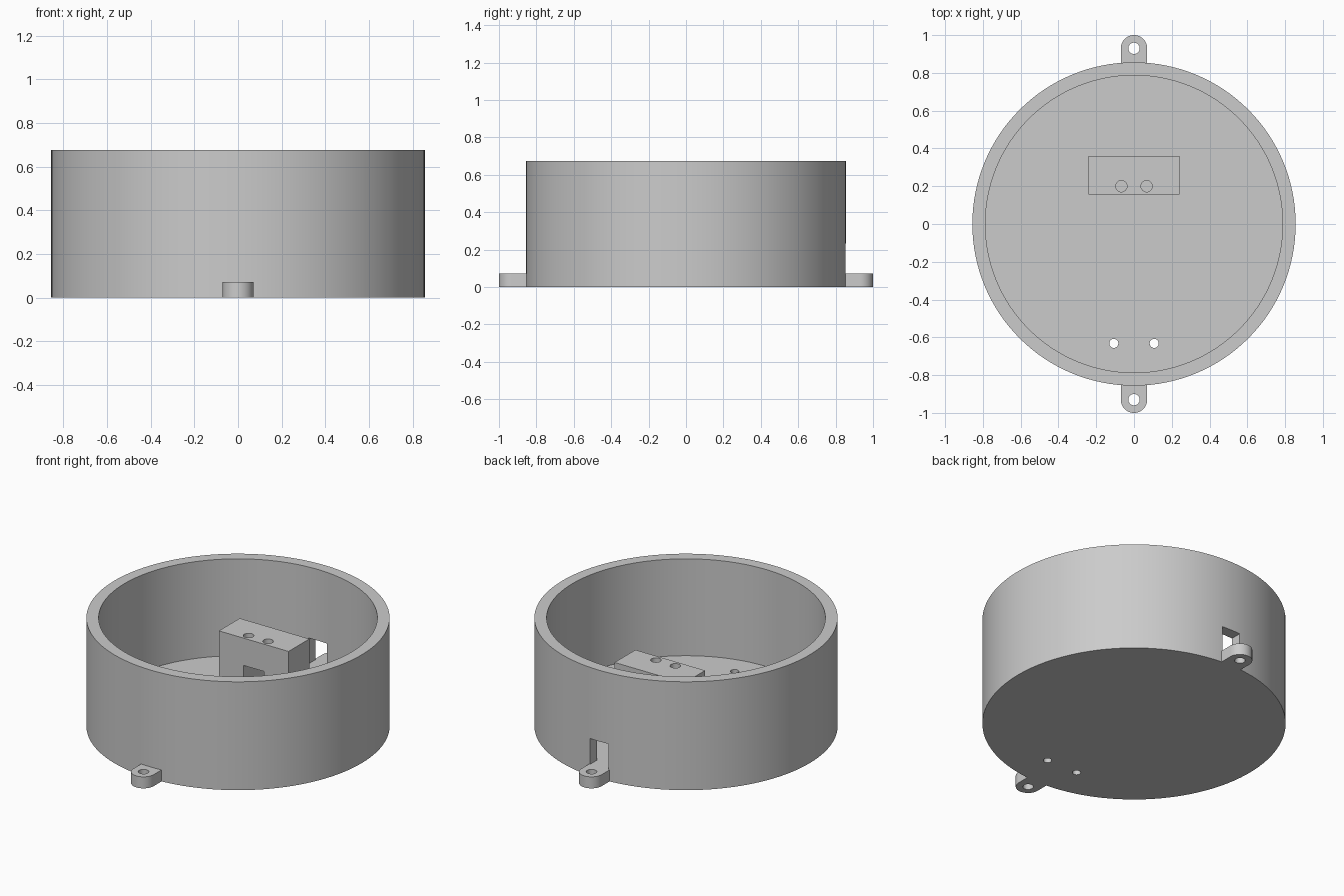
import bpy, bmesh, math

cube = bpy.data.objects.get("Cube")
if cube:
    bpy.data.objects.remove(cube)

R_OUT, R_IN, HEIGHT, FLOOR = 0.856, 0.787, 0.675, 0.0715
EAR_Y, EAR_R, EAR_ROOT = 0.93, 0.07, 0.852

grey = bpy.data.materials.new("plain_grey")
grey.use_nodes = True
colour = (0.6, 0.6, 0.6, 1)
grey.diffuse_color = colour
grey.node_tree.nodes["Principled BSDF"].inputs["Base Color"].default_value = colour


def prism(name, outline, z0, z1):
    """Extrude a counter-clockwise outline from z0 to z1."""
    bm = bmesh.new()
    base = bm.faces.new([bm.verts.new((x, y, z0)) for x, y in outline])
    top = bmesh.ops.extrude_face_region(bm, geom=[base])["geom"]
    verts = [v for v in top if isinstance(v, bmesh.types.BMVert)]
    bmesh.ops.translate(bm, verts=verts, vec=(0, 0, z1 - z0))
    bmesh.ops.recalc_face_normals(bm, faces=bm.faces)
    mesh = bpy.data.meshes.new(name)
    bm.to_mesh(mesh)
    bm.free()
    mesh.materials.append(grey)
    obj = bpy.data.objects.new(name, mesh)
    bpy.context.collection.objects.link(obj)
    return obj


def arc(cx, cy, r, start=0.0, sweep=math.tau, n=32):
    return [(cx + r * math.cos(start + sweep * i / n),
             cy + r * math.sin(start + sweep * i / n)) for i in range(n)]


def rect(x, y0, y1):
    return [(-x, y0), (x, y0), (x, y1), (-x, y1)]


def activate(obj):
    bpy.ops.object.select_all(action='DESELECT')
    obj.select_set(True)
    bpy.context.view_layer.objects.active = obj


def cut(obj, outline, z0, z1):
    """Subtract a prism and discard the cutter."""
    cutter = prism("cutter", outline, z0, z1)
    cutter.hide_render = True
    activate(obj)
    mod = obj.modifiers.new("cut", 'BOOLEAN')
    mod.operation = 'DIFFERENCE'
    mod.solver = 'EXACT'
    mod.object = cutter
    bpy.ops.object.modifier_apply(modifier=mod.name)
    bpy.data.objects.remove(cutter)


def smooth(obj):
    activate(obj)
    bpy.ops.object.shade_smooth_by_angle(angle=math.radians(30))


# Round open housing with a cable slot at the back and two floor holes
housing = prism("housing", arc(0, 0, R_OUT, n=128), 0, HEIGHT)
cut(housing, arc(0, 0, R_IN, n=128), FLOOR, HEIGHT + 0.1)
cut(housing, rect(0.063, 0.7, 0.95), FLOOR, 0.232)
for side in (-1, 1):
    cut(housing, arc(side * 0.107, -0.632, 0.024), -0.1, 0.2)
smooth(housing)

# Inner mounting block with a tunnel and two blind screw holes
block = prism("mounting_block", rect(0.24, 0.155, 0.36), FLOOR, 0.47)
cut(block, rect(0.07, 0.1, 0.4), FLOOR - 0.1, 0.3)
for side in (-1, 1):
    cut(block, arc(side * 0.067, 0.2, 0.03), 0.33, 0.6)
smooth(block)

# Rounded screw ears at front and back
for name, side in (("front_ear", -1), ("back_ear", 1)):
    outline = [(-EAR_R, EAR_ROOT), (EAR_R, EAR_ROOT)]
    outline += arc(0, EAR_Y, EAR_R, 0, math.pi) + [(-EAR_R, EAR_Y)]
    ear = prism(name, [(side * x, side * y) for x, y in outline], 0, FLOOR)
    cut(ear, arc(0, side * EAR_Y, 0.03), -0.1, 0.2)
    smooth(ear)
